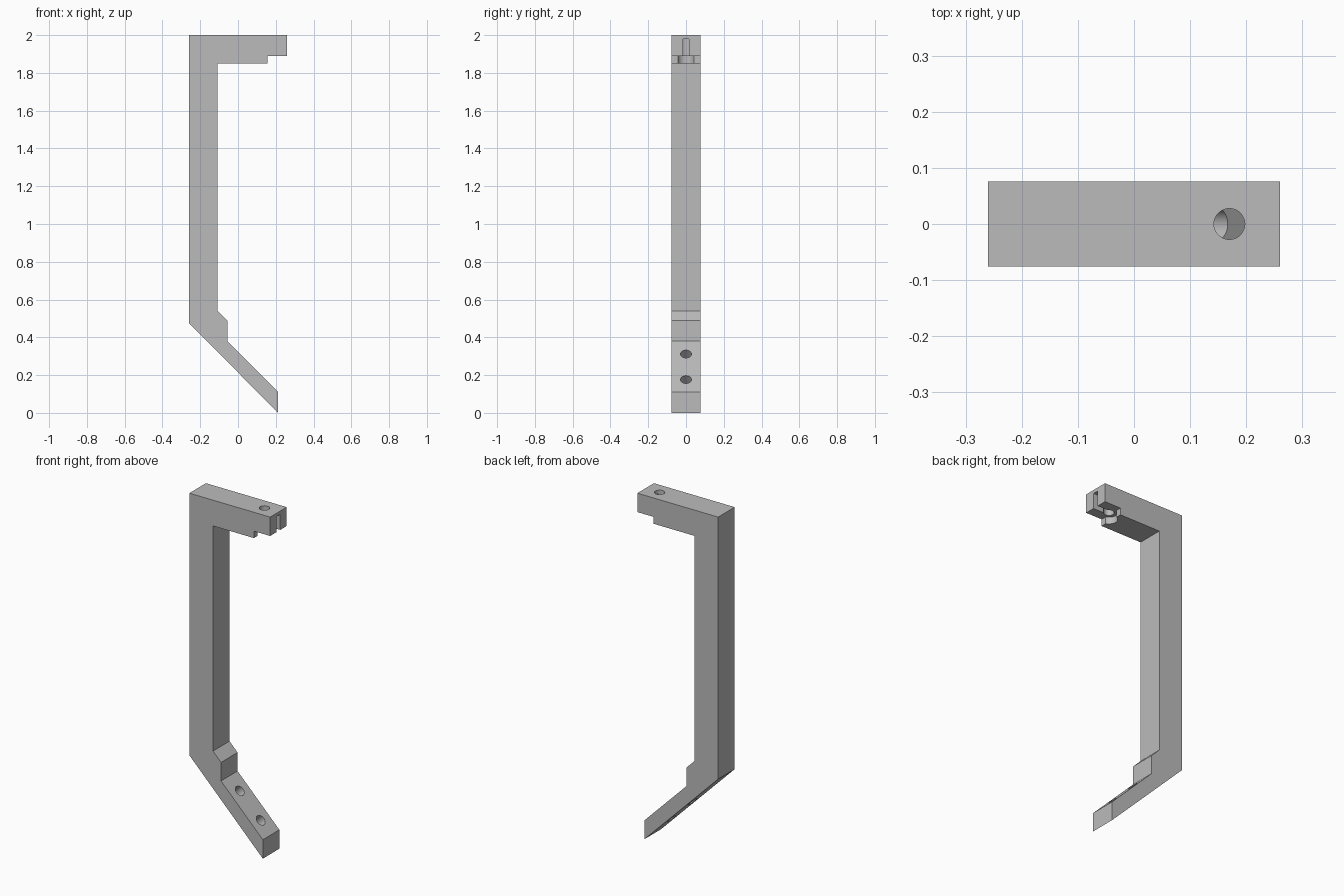
import bpy, bmesh
from math import radians
from mathutils import Vector

if "Cube" in bpy.data.objects:
    bpy.data.objects.remove(bpy.data.objects["Cube"])

grey = bpy.data.materials.new("plain_grey")
grey.use_nodes = True
colour = (0.5, 0.5, 0.5, 1)
grey.diffuse_color = colour
grey.node_tree.nodes["Principled BSDF"].inputs["Base Color"].default_value = colour

HALF_DEPTH = 0.076


def add_object(name, bm):
    mesh = bpy.data.meshes.new(name)
    bmesh.ops.recalc_face_normals(bm, faces=bm.faces)
    bm.to_mesh(mesh)
    bm.free()
    mesh.materials.append(grey)
    obj = bpy.data.objects.new(name, mesh)
    bpy.context.collection.objects.link(obj)
    return obj


def cylinder(name, centre, axis, radius, length):
    bm = bmesh.new()
    bmesh.ops.create_cone(bm, cap_ends=True, segments=48, radius1=radius,
                          radius2=radius, depth=length)
    obj = add_object(name, bm)
    obj.rotation_euler = Vector(axis).to_track_quat("Z", "Y").to_euler()
    obj.location = centre
    return obj


def box(name, low, high):
    bm = bmesh.new()
    bmesh.ops.create_cube(bm, size=1)
    low, high = Vector(low), Vector(high)
    for v in bm.verts:
        v.co = (low + high) / 2 + v.co * (high - low)
    return add_object(name, bm)


# Bracket body: side profile (x, z) extruded through its depth
profile = [(-0.26, 2), (0.26, 2), (0.26, 1.89), (0.155, 1.89), (0.155, 1.85),
           (-0.108, 1.85), (-0.108, 0.54), (-0.056, 0.488), (-0.056, 0.38),
           (0.213, 0.11), (0.213, 0), (-0.26, 0.475)]
bm = bmesh.new()
face = bm.faces.new([bm.verts.new((x, -HALF_DEPTH, z)) for x, z in profile])
side = bmesh.ops.extrude_face_region(bm, geom=[face])["geom"]
bmesh.ops.translate(bm, vec=(0, 2 * HALF_DEPTH, 0),
                    verts=[g for g in side if isinstance(g, bmesh.types.BMVert)])
bracket = add_object("bracket", bm)

# Arm cutters: screw hole, recess under the arm, and open slot at the tip
cutters = [
    cylinder("arm_hole_cutter", (0.17, 0, 1.93), (0, 0, 1), 0.0275, 0.3),
    cylinder("arm_recess_cutter", (0.17, 0, 1.84), (0, 0, 1), 0.046, 0.1),
    box("arm_slot_cutter", (0.17, -0.017, 1.8), (0.3, 0.017, 1.98)),
]
# Foot cutters: two holes square to the sloping foot
for i, x in enumerate((0.01, 0.145)):
    cutters.append(cylinder(f"foot_hole_cutter_{i + 1}", (x, 0, 0.32 - x),
                            (1, 0, 1), 0.029, 0.3))

for cutter in cutters:
    cutter.hide_render = True
    cutter.hide_set(True)
    mod = bracket.modifiers.new(cutter.name, "BOOLEAN")
    mod.operation = "DIFFERENCE"
    mod.solver = "EXACT"
    mod.object = cutter

# Apply the cuts, remove the cutters, and smooth only the round walls
bpy.context.view_layer.update()
graph = bpy.context.evaluated_depsgraph_get()
bracket.data = bpy.data.meshes.new_from_object(bracket.evaluated_get(graph))
bracket.modifiers.clear()
for cutter in cutters:
    bpy.data.objects.remove(cutter)
bpy.ops.object.select_all(action="DESELECT")
bracket.select_set(True)
bpy.context.view_layer.objects.active = bracket
bpy.ops.object.shade_smooth_by_angle(angle=radians(30))
